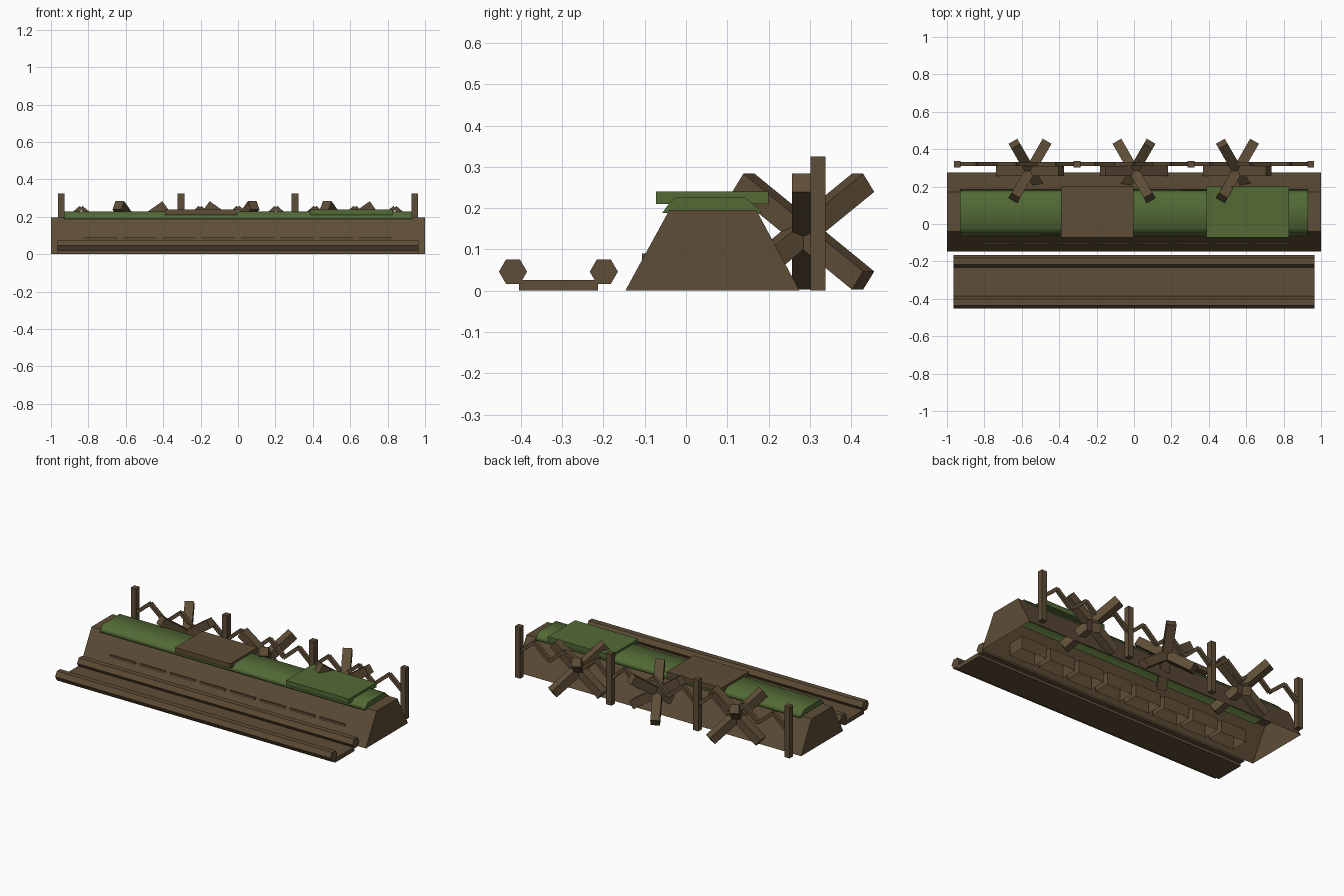
import bpy, bmesh, math
from mathutils import Matrix, Vector

if "Cube" in bpy.data.objects:
    bpy.data.objects.remove(bpy.data.objects["Cube"])


def material(name, rgb):
    m = bpy.data.materials.new(name)
    m.diffuse_color = (*rgb, 1)
    m.use_nodes = True
    m.node_tree.nodes["Principled BSDF"].inputs["Base Color"].default_value = m.diffuse_color
    return m


EARTH = material("earth brown", (0.112, 0.074, 0.038))
GRASS = material("grass green", (0.085, 0.145, 0.036))


def finish(name, bm, mat, smooth=False):
    bmesh.ops.recalc_face_normals(bm, faces=bm.faces)
    me = bpy.data.meshes.new(name)
    for f in bm.faces:
        f.smooth = smooth and abs(f.normal.x) < 0.9
    bm.to_mesh(me)
    bm.free()
    ob = bpy.data.objects.new(name, me)
    bpy.context.collection.objects.link(ob)
    me.materials.append(mat)
    return ob


def extrude_x(name, profile, half, mat, open_bottom=False, smooth=False):
    """Extrude a (y, z) profile along x; the profile may be left open below."""
    bm = bmesh.new()
    rings = [[bm.verts.new((x, y, z)) for y, z in profile] for x in (-half, half)]
    n = len(profile)
    for i in range(n - 1 if open_bottom else n):
        j = (i + 1) % n
        bm.faces.new((rings[0][i], rings[0][j], rings[1][j], rings[1][i]))
    for r in rings:
        bm.faces.new(r)
    if smooth:
        bmesh.ops.split_edges(bm, edges=[e for e in bm.edges
                                         if any(abs(f.normal.x) > 0.9 for f in e.link_faces)])
    return finish(name, bm, mat, smooth)


def add_bar(bm, a, b, width):
    """Square bar between two points, with two sides kept upright."""
    a, b = Vector(a), Vector(b)
    d = (b - a).normalized()
    side = Vector((0, 0, 1)).cross(d)
    side = side.normalized() if side.length > 1e-4 else Vector((0, 1, 0))
    up = d.cross(side)
    rot = Matrix((d, side, up)).transposed().to_4x4()
    size = Matrix.Diagonal(((b - a).length, width, width, 1))
    bmesh.ops.create_cube(bm, size=1, matrix=Matrix.Translation((a + b) / 2) @ rot @ size)


def box(name, x, y, z, mat, open_bottom=False):
    bm = bmesh.new()
    size = Matrix.Diagonal((x[1] - x[0], y[1] - y[0], z[1] - z[0], 1))
    mid = Vector((sum(x) / 2, sum(y) / 2, sum(z) / 2))
    bmesh.ops.create_cube(bm, size=1, matrix=Matrix.Translation(mid) @ size)
    if open_bottom:
        bm.normal_update()
        bmesh.ops.delete(bm, geom=[f for f in bm.faces if f.normal.z < -0.9], context='FACES')
    return finish(name, bm, mat)


# Hollow earth embankment, open underneath
extrude_x("embankment", [(-0.147, 0), (-0.04, 0.196), (0.17, 0.196), (0.275, 0)],
          1.0, EARTH, open_bottom=True)

# Rounded grass cover on the crest
extrude_x("grass_cover", [(-0.058, 0.188), (-0.044, 0.207), (-0.025, 0.227),
                          (0.142, 0.227), (0.165, 0.207), (0.185, 0.188)],
          0.93, GRASS, smooth=True)

# Flat covers lying over the crest
box("earth_cover_panel", (-0.39, -0.003), (-0.073, 0.2), (0.21, 0.24), EARTH)
box("grass_cover_panel", (0.387, 0.83), (-0.073, 0.2), (0.21, 0.24), GRASS)

# Row of niches behind the front slope
for i in range(8):
    cx = (i - 3.5) * 0.21
    box(f"niche_{i + 1}", (cx - 0.09, cx + 0.09), (-0.107, 0.0), (0.01, 0.09),
        EARTH, open_bottom=True)

# Walkway floor with a six-sided log on each side
box("walkway_floor", (-0.966, 0.966), (-0.405, -0.213), (0, 0.026), EARTH)
for name, cy in (("front_log", -0.419), ("rear_log", -0.199)):
    extrude_x(name, [(cy + 0.034 * math.cos(k * math.pi / 3),
                      0.046 + 0.034 * math.sin(k * math.pi / 3)) for k in range(6)],
              0.966, EARTH)

# Crossed-beam obstacles: three mutually square beams each
for n, (cx, yaw) in enumerate(((-0.556, 0), (0, 180), (0.553, 0))):
    bm = bmesh.new()
    tilt = math.atan(1 / math.sqrt(2))
    c = Vector((cx, 0.284, 0.143))
    for k in range(3):
        az = math.radians(yaw + 120 * k)
        d = Vector((math.cos(az) * math.cos(tilt), math.sin(az) * math.cos(tilt), math.sin(tilt)))
        add_bar(bm, c - d * 0.205, c + d * 0.205, 0.054)
    finish(f"beam_obstacle_{n + 1}", bm, EARTH)

# Fence posts
posts = (-0.945, -0.305, 0.305, 0.945)
for n, px in enumerate(posts):
    box(f"fence_post_{n + 1}", (px - 0.018, px + 0.018), (0.302, 0.338), (0, 0.325), EARTH)

# Zigzag wire between neighbouring posts
for n in range(3):
    bm = bmesh.new()
    x0, x1 = posts[n], posts[n + 1]
    pts = [(x0 + (x1 - x0) * i / 6, 0.32, 0.25 if i % 2 else 0.16) for i in range(7)]
    for a, b in zip(pts, pts[1:]):
        add_bar(bm, a, b, 0.022)
    finish(f"zigzag_wire_{n + 1}", bm, EARTH)
